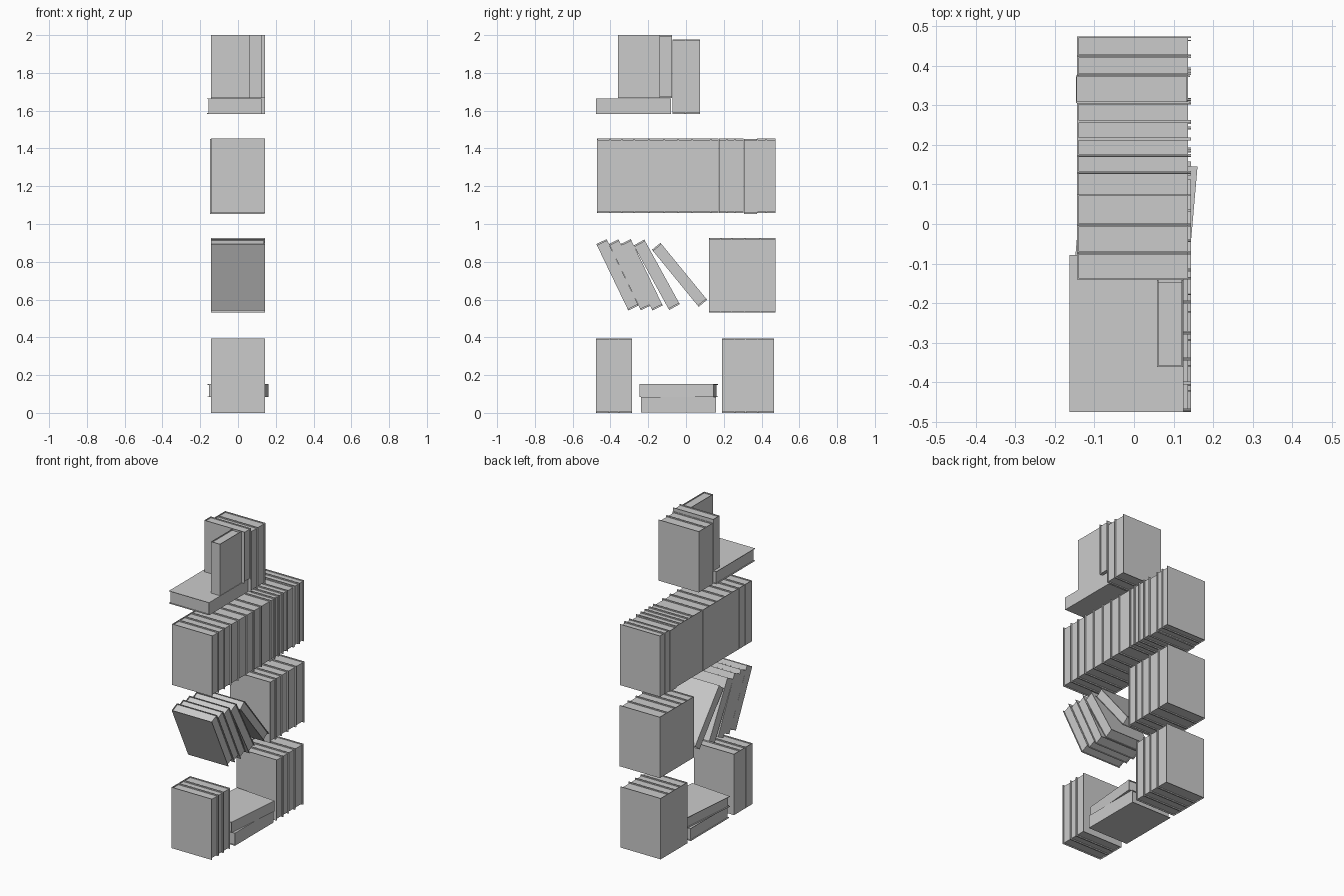
import bpy, bmesh
from math import radians
from mathutils import Matrix, Vector

if "Cube" in bpy.data.objects:
    bpy.data.objects.remove(bpy.data.objects["Cube"])

COVER = 0.0035   # board thickness
LIP = 0.007      # how far the boards overhang the pages


def add_box(bm, lo, hi):
    lo, hi = Vector(lo), Vector(hi)
    m = Matrix.Translation((lo + hi) / 2) @ Matrix.Diagonal((*(hi - lo), 1))
    bmesh.ops.create_cube(bm, size=1, matrix=m)


def book(name, centre, depth, thick, height, rot=(0, 0, 0)):
    """Upright book: spine on -x, open page edge on +x, boards on +-y."""
    d, t, h = depth / 2, thick / 2, height / 2
    bm = bmesh.new()
    # two boards
    add_box(bm, (-d, -t, -h), (d, -t + COVER, h))
    add_box(bm, (-d, t - COVER, -h), (d, t, h))
    # spine
    add_box(bm, (-d, -t + COVER, -h), (-d + COVER, t - COVER, h))
    # page block
    add_box(bm, (-d + COVER, -t + COVER, -h + LIP), (d - LIP, t - COVER, h - LIP))
    mesh = bpy.data.meshes.new(name)
    bm.to_mesh(mesh)
    bm.free()
    ob = bpy.data.objects.new(name, mesh)
    ob.location = centre
    ob.rotation_euler = [radians(a) for a in rot]
    bpy.context.collection.objects.link(ob)
    return ob


def row(name, edges, z0, height=0.395, short=None):
    """Upright books packed between successive y edges."""
    for i, (a, b) in enumerate(zip(edges, edges[1:])):
        dx, dz = (-0.003, -0.004) if i == short else (0, 0)
        book(f"{name}_{i + 1}", (dx, (a + b) / 2, z0 + height / 2 + dz),
             0.288, b - a - 0.001, height)


# bottom shelf: two upright groups and a flat pair
row("bottom_left_book", [-0.476, -0.407, -0.355, -0.286], 0)
row("bottom_right_book", [0.19, 0.257, 0.315, 0.381, 0.466], 0)
book("bottom_flat_book_lower", (0, -0.04, 0.042), 0.288, 0.082, 0.395, (90, 0, 180))
book("bottom_flat_book_upper", (0, -0.038, 0.118), 0.288, 0.068, 0.392, (90, 0, 175))

# second shelf: upright group and leaning books
row("second_upright_book", [0.122, 0.185, 0.243, 0.31, 0.392, 0.475], 0.531)
leaning = [(-0.363, 25.7, 0.060), (-0.298, 25.7, 0.056), (-0.235, 25.7, 0.060),
           (-0.155, 28.8, 0.064), (-0.034, 39.3, 0.058)]
for i, (y, tilt, t) in enumerate(leaning):
    book(f"second_leaning_book_{i + 1}", (0, y, 0.731), 0.288, t, 0.39, (tilt, 0, 0))

# third shelf: full row
row("third_book", [-0.471, -0.402, -0.341, -0.275, -0.198, -0.116, -0.042, 0.034,
                   0.13, 0.173, 0.215, 0.259, 0.306, 0.376, 0.424, 0.474],
    1.058, short=12)

# top shelf: flat book carrying two smaller ones, beside an upright pair
row("top_upright_book", [-0.072, -0.003, 0.075], 1.583)
book("top_flat_book", (-0.019, -0.277, 1.624), 0.288, 0.082, 0.397, (90, 0, 180))
book("top_small_book_back", (0, -0.107, 1.833), 0.288, 0.066, 0.334)
book("top_small_book_front", (0.091, -0.251, 1.833), 0.22, 0.065, 0.334, (0, 0, 90))
